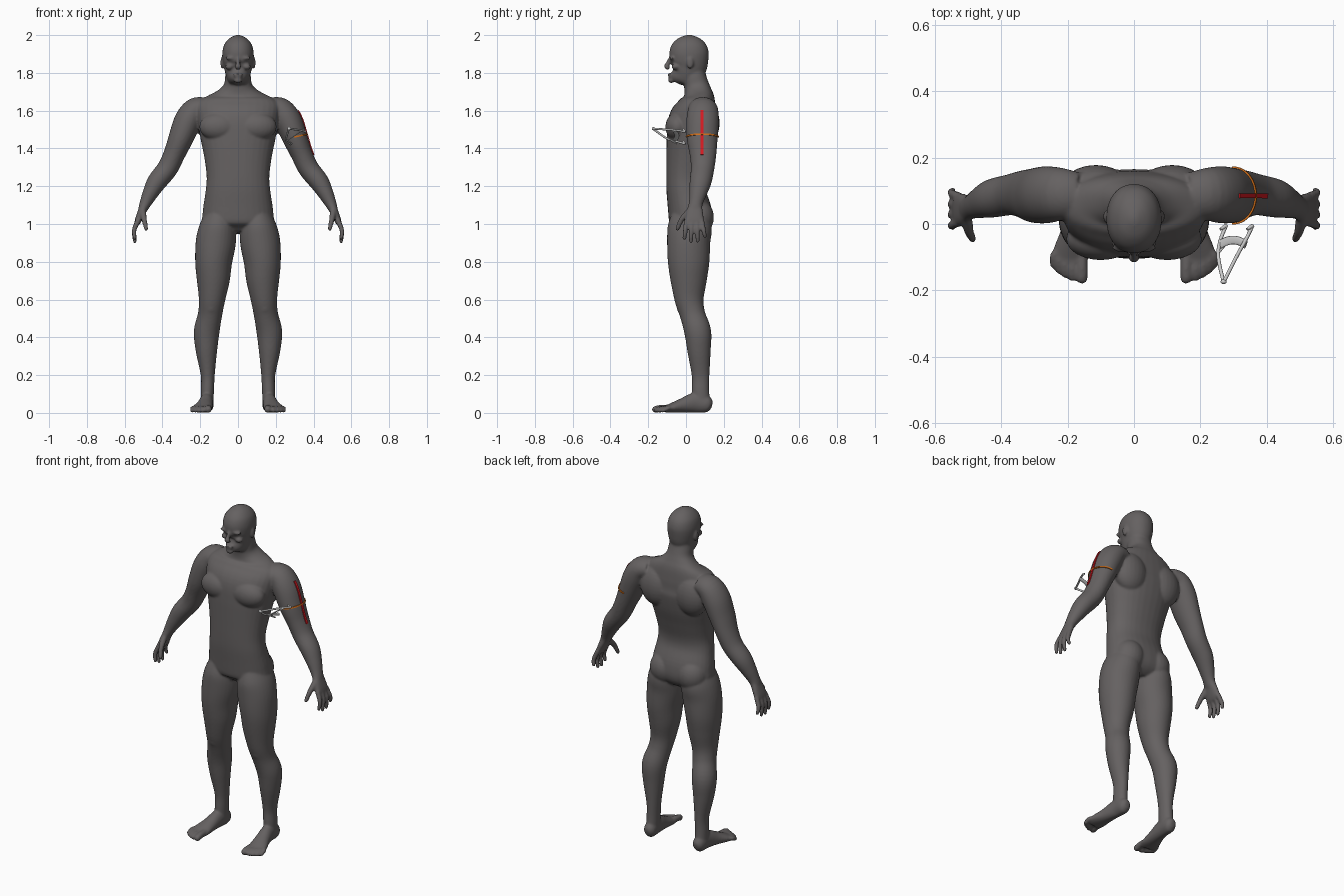
import bpy, bmesh, math
from mathutils import Vector

X, Y, Z = Vector((1, 0, 0)), Vector((0, 1, 0)), Vector((0, 0, 1))
body_bm = bmesh.new()


def material(name, color):
    m = bpy.data.materials.new(name)
    m.diffuse_color = (*color, 1)
    return m


def make_object(name, bm, mat=None):
    bmesh.ops.recalc_face_normals(bm, faces=bm.faces)
    me = bpy.data.meshes.new(name)
    bm.to_mesh(me)
    bm.free()
    ob = bpy.data.objects.new(name, me)
    bpy.context.collection.objects.link(ob)
    if mat:
        me.materials.append(mat)
    return ob


def smooth_rings(rings, steps):
    """Catmull-Rom through (x, y, z, half_u, half_v) rows."""
    out = []
    n = len(rings)
    for i in range(n - 1):
        a, b, c, d = (rings[max(0, min(n - 1, i + k))] for k in (-1, 0, 1, 2))
        for s in range(steps):
            t = s / steps
            out.append([0.5 * (2 * q + (r - p) * t + (2 * p - 5 * q + 4 * r - w) * t * t
                               + (3 * q - p - 3 * r + w) * t ** 3)
                        for p, q, r, w in zip(a, b, c, d)])
    out.append(list(rings[-1]))
    return out


def loft(bm, rings, ref=Y, flip=1, power=2.0, steps=5, sides=32):
    """Tube with superellipse sections; half_v lies along ref."""
    rows = smooth_rings(rings, steps)
    pts = [Vector(r[:3]) for r in rows]
    loops = []
    for i, r in enumerate(rows):
        tan = (pts[min(i + 1, len(pts) - 1)] - pts[max(i - 1, 0)]).normalized()
        v = (ref - tan * ref.dot(tan)).normalized()
        u = tan.cross(v)
        loop = []
        for k in range(sides):
            c, s = math.cos(math.tau * k / sides), math.sin(math.tau * k / sides)
            co = pts[i] + u * max(r[3], .001) * math.copysign(abs(c) ** (2 / power), c) \
                + v * max(r[4], .001) * math.copysign(abs(s) ** (2 / power), s)
            loop.append(bm.verts.new((co.x * flip, co.y, co.z)))
        loops.append(loop)
    for a, b in zip(loops, loops[1:]):
        for k in range(sides):
            bm.faces.new((a[k], a[(k + 1) % sides], b[(k + 1) % sides], b[k]))
    bm.faces.new(loops[0])
    bm.faces.new(loops[-1][::-1])


def blob(bm, center, radii, flip=1):
    vs = bmesh.ops.create_uvsphere(bm, u_segments=24, v_segments=16, radius=1)["verts"]
    for v in vs:
        v.co = Vector([c + r * q for c, r, q in zip(center, radii, v.co)])
        v.co.x *= flip


def digit(bm, points, r0, r1, ref, flip):
    """Rounded finger or toe through three points."""
    n = len(points) - 1
    loft(bm, [(*p, r0 + (r1 - r0) * i / n, r0 + (r1 - r0) * i / n) for i, p in enumerate(points)],
         ref, flip, sides=16)
    blob(bm, points[-1], (r1, r1, r1), flip)


# Torso and neck: z, y centre, half width, half depth
torso = [(.955, .02, .10, .06), (1.0, .025, .182, .108), (1.07, .02, .186, .115),
         (1.17, .0, .172, .103), (1.25, -.002, .166, .103), (1.35, .010, .178, .115),
         (1.45, .025, .198, .128), (1.55, .038, .215, .13), (1.62, .058, .222, .105),
         (1.665, .067, .185, .085), (1.70, .063, .115, .073), (1.735, .055, .076, .066),
         (1.78, .045, .068, .062), (1.84, .04, .06, .055)]
loft(body_bm, [(0, y, z, w, d) for z, y, w, d in torso], power=2.25)

# Head
head = [(1.748, -.05, .024, .03), (1.765, -.04, .046, .05), (1.79, -.012, .063, .076),
        (1.83, .010, .074, .097), (1.87, .016, .082, .102), (1.91, .016, .083, .104),
        (1.95, .016, .073, .091), (1.98, .016, .049, .062), (1.996, .016, .022, .028),
        (2.002, .016, .004, .005)]
loft(body_bm, [(0, y, z, w, d) for z, y, w, d in head], power=2.15)
loft(body_bm, [(0, -.083, 1.875, .009, .012), (0, -.096, 1.85, .011, .012),
               (0, -.103, 1.833, .018, .013), (0, -.088, 1.822, .015, .008)])
blob(body_bm, (0, -.083, 1.792), (.026, .014, .007))
blob(body_bm, (0, -.082, 1.780), (.022, .013, .007))
blob(body_bm, (0, -.078, 1.760), (.022, .017, .014))

for f in (1, -1):
    # Brow, cheekbone, ear
    blob(body_bm, (.034, -.072, 1.878), (.034, .015, .010), f)
    blob(body_bm, (.046, -.055, 1.832), (.022, .022, .016), f)
    blob(body_bm, (.084, .022, 1.853), (.009, .018, .032), f)

    # Chest, shoulder blade, buttock
    blob(body_bm, (.10, -.045, 1.515), (.105, .064, .075), f)
    blob(body_bm, (.115, .105, 1.535), (.105, .073, .12), f)
    blob(body_bm, (.09, .065, 1.035), (.088, .083, .095), f)

    # Arm
    loft(body_bm, [(.17, .085, 1.615, .055, .07), (.225, .09, 1.603, .066, .08),
                   (.265, .088, 1.545, .073, .086), (.302, .086, 1.455, .066, .082),
                   (.337, .09, 1.37, .057, .071), (.373, .088, 1.295, .055, .062),
                   (.428, .077, 1.225, .052, .058), (.463, .064, 1.165, .042, .047),
                   (.49, .052, 1.11, .031, .037), (.505, .046, 1.075, .024, .040)], flip=f)
    # Palm, fingers and thumb
    loft(body_bm, [(.495, .05, 1.10, .024, .034), (.512, .046, 1.06, .021, .045),
                   (.528, .044, 1.02, .018, .05), (.535, .044, 1.0, .013, .045)], flip=f, power=2.4)
    for y0, y1, y2, zt in ((.005, -.004, -.008, .925), (.031, .028, .026, .908),
                           (.057, .060, .062, .910), (.082, .093, .10, .935)):
        digit(body_bm, [(.528, y0, 1.02), (.55, y1, .967), (.546, y2, zt)], .0145, .0105, Y, f)
    digit(body_bm, [(.505, .02, 1.07), (.497, -.022, 1.025), (.486, -.045, .975)], .018, .0115, Y, f)

    # Leg
    loft(body_bm, [(.10, .025, 1.05, .075, .10), (.108, .02, .98, .098, .117),
                   (.118, .014, .9, .106, .114), (.129, .014, .8, .098, .11),
                   (.131, .014, .7, .087, .096), (.138, .017, .6, .070, .077),
                   (.148, .035, .52, .064, .067), (.166, .062, .43, .068, .071),
                   (.167, .069, .33, .057, .062), (.160, .077, .2, .037, .047),
                   (.162, .077, .12, .035, .046), (.164, .08, .05, .034, .048)], flip=f)
    blob(body_bm, (.142, -.012, .565), (.04, .038, .05), f)

    # Foot and toes
    loft(body_bm, [(.163, .138, .04, .018, .016), (.163, .115, .045, .043, .034),
                   (.166, .05, .054, .053, .036), (.176, -.02, .039, .038, .043),
                   (.188, -.08, .025, .025, .054), (.193, -.115, .018, .017, .052)], X, f)
    for x0, x1, yt, r in ((.158, .157, -.162, .0185), (.184, .186, -.160, .0135), (.204, .208, -.150, .013),
                          (.221, .226, -.138, .0125), (.235, .242, -.122, .012)):
        digit(body_bm, [(x0, -.085, .026), (x1, yt + .025, .024), (x1, yt, r)], r, r, X, f)

# Fuse into one smooth skin
body = make_object("body", body_bm, material("skin_grey", (.13, .12, .12)))
mod = body.modifiers.new("fuse", "REMESH")
mod.mode, mod.voxel_size, mod.use_smooth_shade = "VOXEL", .006, True
mod = body.modifiers.new("soften", "SMOOTH")
mod.factor, mod.iterations = .5, 7
bpy.context.view_layer.objects.active = body
for name in ("fuse", "soften"):
    bpy.ops.object.modifier_apply(modifier=name)
for p in body.data.polygons:
    p.use_smooth = True


def skin_strip(name, rays, color):
    """Thin strip laid on the skin; each row is a pair of (origin, direction)."""
    bm = bmesh.new()
    rows = []
    for row in rays:
        hits = [body.ray_cast(o, d) for o, d in row]
        if all(h[0] for h in hits):
            rows.append([bm.verts.new(h[1] + h[2] * .003) for h in hits])
    for a, b in zip(rows, rows[1:]):
        bm.faces.new((a[0], a[1], b[1], b[0]))
    ob = make_object(name, bm, material(name + "_color", color))
    sol = ob.modifiers.new("thickness", "SOLIDIFY")
    sol.thickness, sol.offset = .005, 0


# Red cut line down the outer arm
skin_strip("incision_line", [[(Vector((.7, .085 + s * .007, 1.365 + .235 * i / 30)), -X) for s in (-1, 1)]
                             for i in range(31)], (.65, .01, .015))
# Orange line round the outer half of the arm
axis = Vector((.4, 0, -.91))
band = []
for i in range(49):
    a = math.radians(-98 + 196 * i / 48)
    d = Vector((math.cos(a) * .96, math.sin(a), math.cos(a) * .2))
    c = Vector((.308, .085, 1.463))
    band.append([(c + axis * s * .004 + d * .25, -d.normalized()) for s in (-1, 1)])
skin_strip("arm_band", band, (.65, .16, .01))

# Retractor: two arms from a pivot, hooked tips, curved spreader plate
tool = bmesh.new()
R = .0055
upper = [(.270, -.176, 1.505), (.308, -.10, 1.50), (.338, -.045, 1.495), (.358, -.004, 1.488)]
lower = [(.270, -.176, 1.505), (.254, -.10, 1.452), (.260, -.05, 1.437), (.278, -.004, 1.424)]
for path in (upper, lower):
    loft(tool, [(*p, R, R) for p in path], Z, sides=10)
    x, y, z = path[-1]
    loft(tool, [(x, y, z, R, R), (x - .008, y - .006, z + .006, R, R),
                (x - .018, y - .012, z + .014, R * .7, R * .7)], Y, sides=10)
blob(tool, (.270, -.174, 1.505), (.009, .007, .009))
loft(tool, [(.258, -.062, 1.440, .003, .013), (.285, -.05, 1.458, .003, .013),
            (.312, -.05, 1.476, .003, .013), (.338, -.062, 1.494, .003, .013)], Y, sides=12)
loft(tool, [(.256, -.085, 1.446, .004, .004), (.285, -.05, 1.425, .004, .004)], Y, sides=8)
retractor = make_object("retractor", tool)
for p in retractor.data.polygons:
    p.use_smooth = len(p.vertices) <= 4
